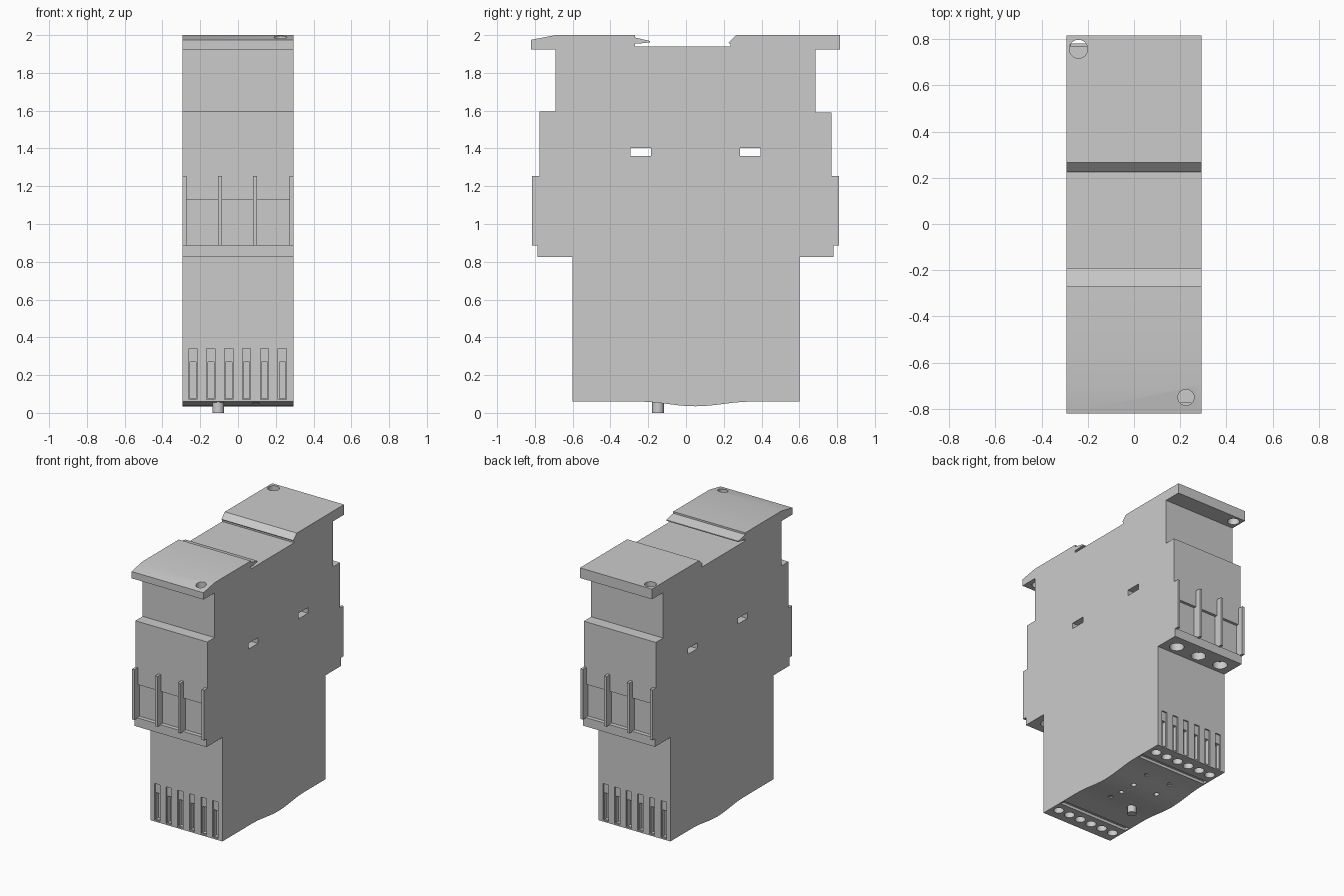
import bpy, bmesh
from math import cos, pi
from mathutils import Matrix, Vector

if "Cube" in bpy.data.objects:
    bpy.data.objects.remove(bpy.data.objects["Cube"])

HALF = 0.293  # half width of the housing

grey = bpy.data.materials.new("housing grey")
grey.use_nodes = True
grey.diffuse_color = (0.6, 0.6, 0.6, 1)
grey.node_tree.nodes["Principled BSDF"].inputs["Base Color"].default_value = (0.6, 0.6, 0.6, 1)


def finish(name, bm):
    bmesh.ops.recalc_face_normals(bm, faces=bm.faces)
    mesh = bpy.data.meshes.new(name)
    bm.to_mesh(mesh)
    bm.free()
    mesh.materials.append(grey)
    obj = bpy.data.objects.new(name, mesh)
    bpy.context.collection.objects.link(obj)
    return obj


def box(bm, x0, x1, y0, y1, z0, z1):
    lo, hi = Vector((x0, y0, z0)), Vector((x1, y1, z1))
    m = Matrix.Translation((lo + hi) / 2) @ Matrix.Diagonal((*(hi - lo), 1))
    bmesh.ops.create_cube(bm, size=1, matrix=m)


def rod(bm, x, y, z0, z1, r, sides=24):
    bmesh.ops.create_cone(bm, cap_ends=True, segments=sides, radius1=r, radius2=r,
                          depth=z1 - z0, matrix=Matrix.Translation((x, y, (z0 + z1) / 2)))


def carve(obj, cutter):
    cutter.hide_render = True
    mod = obj.modifiers.new("carve", 'BOOLEAN')
    mod.operation, mod.solver, mod.object = 'DIFFERENCE', 'EXACT', cutter
    bpy.context.view_layer.objects.active = obj
    bpy.ops.object.modifier_apply(modifier=mod.name)
    bpy.data.objects.remove(cutter)


# Housing: side profile (y, z) swept across the width
front = [(-.6, .06), (-.6, .825), (-.785, .825), (-.785, .89), (-.755, .89), (-.755, 1.13),
         (-.775, 1.13), (-.775, 1.595), (-.69, 1.595), (-.69, 1.925), (-.82, 1.925),
         (-.82, 1.975), (-.69, 2), (-.27, 2), (-.27, 1.987), (-.19, 1.969), (-.19, 1.962),
         (-.24, 1.956), (-.27, 1.956), (-.27, 1.94)]
back = [(.235, 1.94), (.235, 1.952), (.225, 1.96), (.265, 2), (.815, 2), (.815, 1.925),
        (.685, 1.925), (.685, 1.59), (.77, 1.59), (.77, 1.13), (.75, 1.13), (.75, .89),
        (.78, .89), (.78, .825), (.6, .825), (.6, .06)]
# Gently bulging underside
bulge = [(.05 + .3 * (1 - i / 6), .0475 - .0125 * cos(pi * (i / 6 - 1))) for i in range(13)]

bm = bmesh.new()
face = bm.faces.new([bm.verts.new((-HALF, y, z)) for y, z in front + back + bulge])
sweep = bmesh.ops.extrude_face_region(bm, geom=[face])
bmesh.ops.translate(bm, vec=(2 * HALF, 0, 0),
                    verts=[v for v in sweep["geom"] if isinstance(v, bmesh.types.BMVert)])
housing = finish("housing", bm)

slot_xs = [-.238 + .0945 * i for i in range(6)]

# Shallow slots, side windows, flange holes and terminal holes
bm = bmesh.new()
for s in (-1, 1):
    for x in slot_xs:
        box(bm, x - .022, x + .022, s * .59, s * .65, .07, .34)
        rod(bm, x, s * .51, 0, .3, .035)
    for x in (-.19, 0, .19):
        rod(bm, x, s * .675, .8, 1.0 - .12, .05)
    box(bm, -HALF + .01, HALF - .01, s * .39, s * .43, .03, .08)
for y in (-.24, .34):
    box(bm, -.4, .4, y - .055, y + .055, 1.36, 1.402)
rod(bm, -.24, .757, 1.85, 2.1, .04)
rod(bm, .225, -.75, 1.85, 2.1, .035)
# Indicator holes in the underside
for x, ys in ((.095, (.25, .11, -.02, -.13)), (-.105, (.25, .11))):
    for y in ys:
        rod(bm, x, y, 0, .06, .018, 16)
carve(housing, finish("shallow_cutter", bm))

# Deeper lower part of the slots
bm = bmesh.new()
for s in (-1, 1):
    for x in slot_xs:
        box(bm, x - .016, x + .016, s * .56, s * .66, .075, .27)
carve(housing, finish("deep_cutter", bm))

# Upright barriers between the terminals
bm = bmesh.new()
for x in (-.283, -.095, .09, .283):
    box(bm, x - .01, x + .01, -.815, -.74, .885, 1.255)
    box(bm, x - .01, x + .01, .74, .81, .885, 1.255)
finish("terminal_barriers", bm)

# Push button under the housing
bm = bmesh.new()
rod(bm, -.105, -.148, 0, .06, .031)
button = finish("push_button", bm)

for obj in (housing, button):
    bpy.ops.object.select_all(action='DESELECT')
    obj.select_set(True)
    bpy.context.view_layer.objects.active = obj
    bpy.ops.object.shade_smooth_by_angle()
